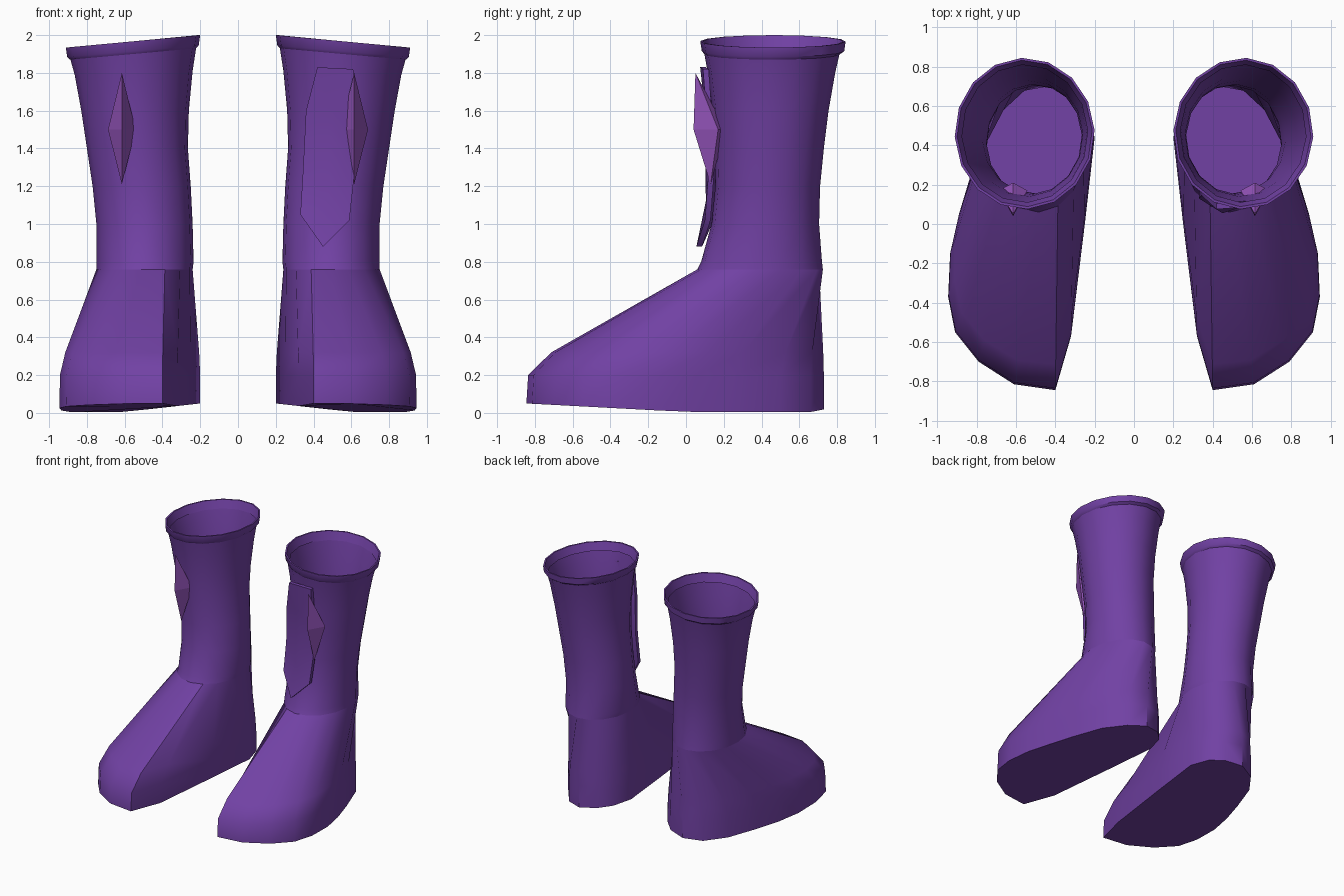
import bpy, bmesh, math

if "Cube" in bpy.data.objects:
    bpy.data.objects.remove(bpy.data.objects["Cube"])

N = 16
START = math.radians(-115)


def material(name, rgb):
    m = bpy.data.materials.new(name)
    m.diffuse_color = (*rgb, 1)
    m.use_nodes = True
    m.node_tree.nodes["Principled BSDF"].inputs["Base Color"].default_value = m.diffuse_color
    return m


PURPLE = material("purple leather", (0.165, 0.053, 0.37))
VIOLET = material("bright violet gem", (0.30, 0.09, 0.50))


def finish(name, bm, mat, side, smooth=True):
    """Mirror to the wanted side, fix normals and make the object."""
    for v in bm.verts:
        v.co.x *= side
    bmesh.ops.recalc_face_normals(bm, faces=bm.faces)
    me = bpy.data.meshes.new(name)
    bm.to_mesh(me)
    bm.free()
    me.materials.append(mat)
    if smooth:
        me.shade_smooth()
        me.set_sharp_from_angle(angle=math.radians(42))
    ob = bpy.data.objects.new(name, me)
    bpy.context.collection.objects.link(ob)
    return ob


def ring(x0, x1, y0, y1, z, tilt=0.0):
    """Oval ring from its extents; tilt lowers the outer side."""
    cx, cy, rx, ry = (x0 + x1) / 2, (y0 + y1) / 2, (x1 - x0) / 2, (y1 - y0) / 2
    pts = []
    for i in range(N):
        a = START + i * math.tau / N
        pts.append((cx + rx * math.cos(a), cy + ry * math.sin(a), z - tilt * math.cos(a)))
    return pts


def loft(rings, cap_first=False):
    bm = bmesh.new()
    loops = [[bm.verts.new(p) for p in r] for r in rings]
    for a, b in zip(loops, loops[1:]):
        for i in range(N):
            j = (i + 1) % N
            bm.faces.new((a[i], a[j], b[j], b[i]))
    if cap_first:
        bm.faces.new(loops[0])
    return bm


# Sole outline, from the inner toe round the outside to the heel and back
SOLE = [(.40, -.845), (.61, -.815), (.79, -.70), (.91, -.55), (.945, -.37), (.935, -.15),
        (.89, .05), (.83, .25), (.74, .50), (.62, .66), (.48, .73), (.34, .69),
        (.25, .60), (.20, .44), (.25, .0), (.32, -.57)]
ANKLE = ring(.24, .75, .06, .725, .76)


def foot(side):
    sole = [(x, y, 0.005 + 0.045 * max(0, (0.6 - x) / 0.4, -y / 0.845)) for x, y in SOLE]

    def blend(t, z):
        return [(x + (a[0] - x) * t, y + (a[1] - y) * t, z) for (x, y), a in zip(SOLE, ANKLE)]
    finish("foot", loft([sole, blend(.01, .20), blend(.14, .32), ANKLE], True), PURPLE, side)


def shaft(side):
    rows = [(.235, .75, .08, .72, .80, 0), (.24, .75, .135, .705, 1.0, 0),
            (.25, .77, .155, .71, 1.2, 0), (.265, .80, .15, .73, 1.4, 0),
            (.26, .83, .14, .755, 1.6, 0), (.24, .865, .115, .79, 1.8, .01),
            (.22, .89, .095, .815, 1.91, .03)]
    finish("shaft", loft([ANKLE] + [ring(*r) for r in rows]), PURPLE, side)


def rim(side):
    rows = [(.222, .89, .095, .815, 1.90, .03), (.208, .905, .083, .838, 1.915, .03),
            (.20, .912, .075, .845, 1.967, .033), (.212, .90, .088, .833, 1.967, .033),
            (.235, .875, .11, .81, 1.90, .03)]
    finish("rim", loft([ring(*r) for r in rows]), PURPLE, side)


def gem(side):
    # Stretched diamond lying along the front of the shaft
    bm = bmesh.new()
    top, bottom = bm.verts.new((.615, .05, 1.80)), bm.verts.new((.615, .13, 1.21))
    belt = [bm.verts.new(p) for p in
            ((.615, .04, 1.5), (.688, .17, 1.5), (.615, .21, 1.5), (.542, .17, 1.5))]
    for i in range(4):
        a, b = belt[i], belt[(i + 1) % 4]
        bm.faces.new((a, b, top))
        bm.faces.new((b, a, bottom))
    finish("gem", bm, VIOLET, side, smooth=False)


for s in (1, -1):
    foot(s)
    shaft(s)
    rim(s)
    gem(s)

# Shin plate on one boot only: outline (x, y, z) with a slim thickness
OUTLINE = [(.42, .075, 1.83), (.61, .09, 1.82), (.625, .125, 1.35), (.59, .10, 1.02),
           (.45, .055, .88), (.33, .13, 1.05), (.345, .145, 1.30), (.36, .13, 1.60)]
bm = bmesh.new()
front = [bm.verts.new(p) for p in OUTLINE]
back = [bm.verts.new((x, y + .03, z)) for x, y, z in OUTLINE]
spine = [[bm.verts.new((x, y + d, z)) for x, y, z in ((.50, .10, 1.60), (.48, .105, 1.12))]
         for d in (0, .03)]
for loop, (hi, lo) in zip((front, back), spine):
    for i in range(8):
        a, b = loop[i], loop[(i + 1) % 8]
        hub = lo if i in (2, 3, 4, 5) else hi
        bm.faces.new((a, b, hub))
    bm.faces.new((loop[2], lo, hi))
    bm.faces.new((loop[6], hi, lo))
for i in range(8):
    j = (i + 1) % 8
    bm.faces.new((front[i], front[j], back[j], back[i]))
finish("shin_plate", bm, PURPLE, 1)
